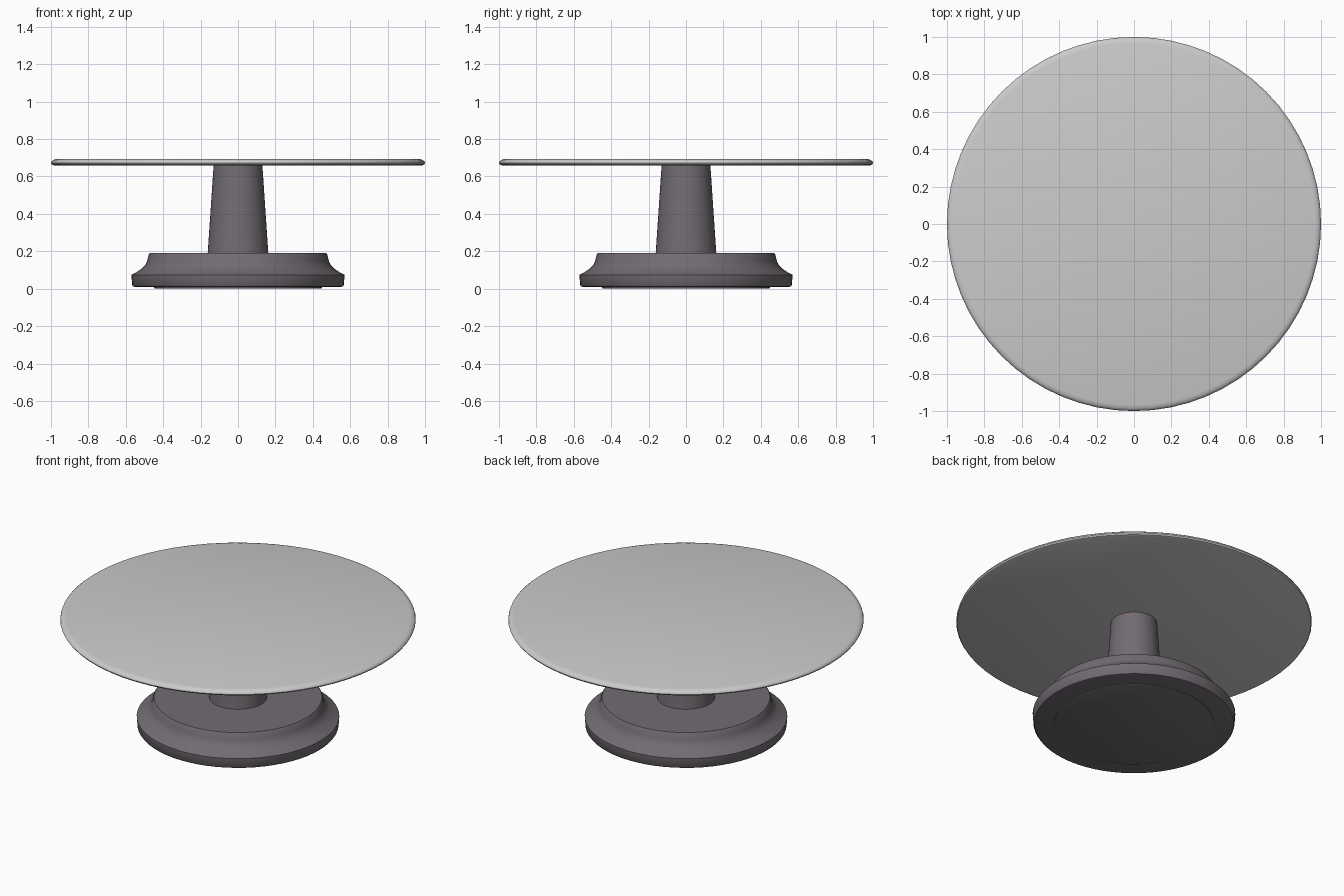
import bpy, bmesh, math

if "Cube" in bpy.data.objects:
    bpy.data.objects.remove(bpy.data.objects["Cube"])

SEGMENTS = 64


def lathe(name, profile, material=None):
    """Revolve a closed (radius, z) profile about the z axis; ends are capped."""
    bm = bmesh.new()
    rings = []
    for r, z in profile:
        ring = []
        for i in range(SEGMENTS):
            a = 2 * math.pi * i / SEGMENTS
            ring.append(bm.verts.new((r * math.cos(a), r * math.sin(a), z)))
        rings.append(ring)
    for lower, upper in zip(rings, rings[1:]):
        for i in range(SEGMENTS):
            j = (i + 1) % SEGMENTS
            bm.faces.new((lower[i], lower[j], upper[j], upper[i]))
    bm.faces.new(rings[0][::-1])
    bm.faces.new(rings[-1])
    mesh = bpy.data.meshes.new(name)
    bm.to_mesh(mesh)
    bm.free()
    obj = bpy.data.objects.new(name, mesh)
    bpy.context.collection.objects.link(obj)
    if material:
        mesh.materials.append(material)
    bpy.ops.object.select_all(action='DESELECT')
    obj.select_set(True)
    bpy.context.view_layer.objects.active = obj
    bpy.ops.object.shade_smooth_by_angle(angle=math.radians(35))
    return obj


dark = bpy.data.materials.new("dark_metal")
dark.diffuse_color = (0.17, 0.15, 0.17, 1)
dark.use_nodes = True
dark.node_tree.nodes["Principled BSDF"].inputs["Base Color"].default_value = dark.diffuse_color

# Flared foot and tapered column, turned as one piece
lathe("pedestal", [
    (0.545, 0.008), (0.56, 0.012), (0.566, 0.02), (0.57, 0.074),
    (0.545, 0.087), (0.515, 0.107), (0.495, 0.128), (0.485, 0.15),
    (0.478, 0.182), (0.472, 0.19),
    (0.162, 0.19), (0.13, 0.665),
], dark)

# Thin pad closing the underside
lathe("base_pad", [(0.44, 0.0), (0.45, 0.004), (0.45, 0.01)], dark)

# Round plate with a softened rim
lathe("plate", [
    (0.985, 0.66), (0.995, 0.664), (1.0, 0.672), (0.997, 0.681),
    (0.987, 0.689), (0.968, 0.694),
])
